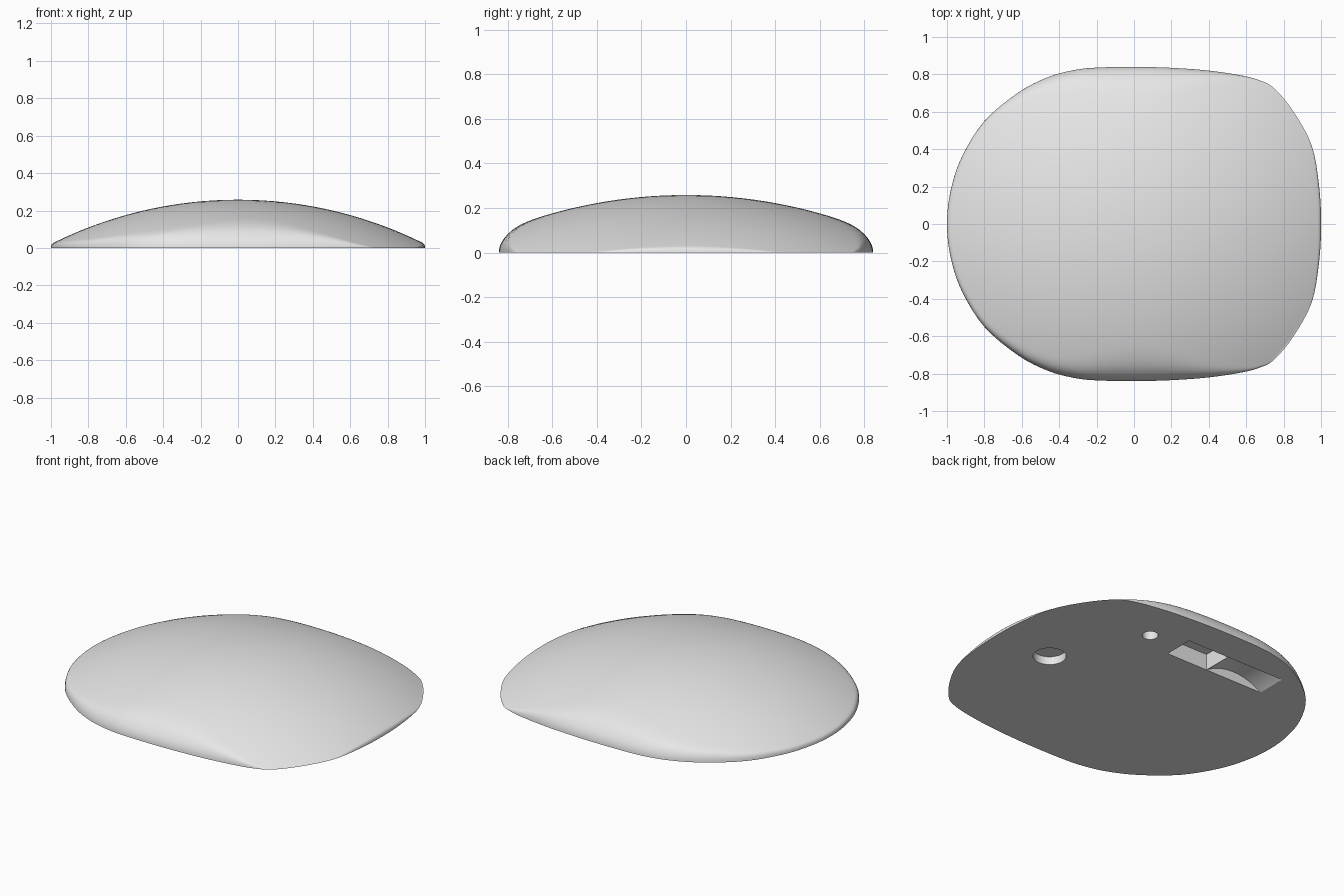
import bpy, bmesh, math
from mathutils import Vector, Matrix

if "Cube" in bpy.data.objects:
    bpy.data.objects.remove(bpy.data.objects["Cube"])

grey = bpy.data.materials.new("light_grey")
grey.diffuse_color = (0.8, 0.8, 0.8, 1)
grey.use_nodes = True
grey.node_tree.nodes["Principled BSDF"].inputs["Base Color"].default_value = grey.diffuse_color

# Half of the plan outline, nose (+x) to tail (-x); mirrored across y
HALF = [(1, 0), (.99, .2), (.95, .42), (.85, .605), (.75, .725), (.68, .765), (.58, .793),
        (.4, .82), (.2, .835), (0, .84), (-.2, .836), (-.32, .823), (-.46, .785), (-.62, .702),
        (-.8, .55), (-.92, .36), (-.98, .18), (-1, 0)]
CTRL = [Vector(p) for p in HALF] + [Vector((x, -y)) for x, y in HALF[-2:0:-1]]


def closed_spline(pts, steps):
    """Smooth closed curve through the points."""
    out, n = [], len(pts)
    for i in range(n):
        a, b, c, d = (pts[(i + k) % n] for k in (-1, 0, 1, 2))
        for s in range(steps):
            t = s / steps
            out.append(0.5 * (2 * b + (c - a) * t + (2 * a - 5 * b + 4 * c - d) * t * t
                              + (3 * b - a - 3 * c + d) * t ** 3))
    return out


OUTLINE = closed_spline(CTRL, 4)
N = len(OUTLINE)
HEIGHT, R = 0.258, 2.225      # crown height and radius of the domed top


def shell_height(p, inset):
    """Dome blended with the rounded side wall."""
    dome = math.sqrt(R * R - p.length_squared) - R + HEIGHT
    wall = 0.41 * math.sqrt(max(inset, 0))
    k = 0.02
    h = max(k - abs(dome - wall), 0) / k
    return max(0.0, min(dome, wall) - h * h * k / 4)


# Shell: shrinking rings of the outline lifted onto the dome
bm = bmesh.new()
RINGS = 30
rings = []
for j in range(RINGS):
    s = 1 - (j / RINGS) ** 2
    ring = []
    for i, p in enumerate(OUTLINE):
        t = OUTLINE[(i + 1) % N] - OUTLINE[i - 1]
        normal = Vector((t.y, -t.x)).normalized()
        q = p * s
        z = shell_height(q, (1 - s) * abs(p.dot(normal))) if j else 0
        ring.append(bm.verts.new((q.x, q.y, z)))
    rings.append(ring)
for a, b in zip(rings, rings[1:]):
    for i in range(N):
        k = (i + 1) % N
        bm.faces.new((a[i], a[k], b[k], b[i]))
top = bm.verts.new((0, 0, HEIGHT))
for i in range(N):
    bm.faces.new((rings[-1][i], rings[-1][(i + 1) % N], top))
bm.faces.new(rings[0][::-1])          # flat underside
bmesh.ops.recalc_face_normals(bm, faces=bm.faces)
mesh = bpy.data.meshes.new("shell")
bm.to_mesh(mesh)
bm.free()
shell = bpy.data.objects.new("shell", mesh)
bpy.context.collection.objects.link(shell)
mesh.materials.append(grey)


def cut(name, build):
    """Subtract a temporary solid from the shell."""
    cb = bmesh.new()
    build(cb)
    cm = bpy.data.meshes.new(name)
    cb.to_mesh(cm)
    cb.free()
    cm.materials.append(grey)
    cutter = bpy.data.objects.new(name, cm)
    cutter.hide_render = True
    bpy.context.collection.objects.link(cutter)
    mod = shell.modifiers.new(name, 'BOOLEAN')
    mod.operation, mod.solver, mod.object = 'DIFFERENCE', 'EXACT', cutter
    bpy.context.view_layer.objects.active = shell
    bpy.ops.object.modifier_apply(modifier=name)
    bpy.data.objects.remove(cutter)


def cylinder(radius, depth, matrix, segments=48):
    return lambda b: bmesh.ops.create_cone(
        b, cap_ends=True, segments=segments, radius1=radius, radius2=radius,
        depth=depth, matrix=matrix)


def box(lo, hi):
    lo, hi = Vector(lo), Vector(hi)
    return lambda b: bmesh.ops.create_cube(
        b, size=1, matrix=Matrix.Translation((lo + hi) / 2) @ Matrix.Diagonal((*(hi - lo), 1)))


# Sensor hole and small round hole in the underside
cut("sensor_hole", cylinder(.093, .1, Matrix.Translation((.62, 0, 0))))
cut("small_hole", cylinder(.045, .2, Matrix.Translation((.337, .543, 0)), 32))

# Switch slot: square pocket next to a curved thumb scoop
cut("switch_pocket", box((-.155, .45, -.1), (.13, .637, .1)))
SAG, CHORD = .06, .395
rad = (CHORD ** 2 / 4 + SAG ** 2) / (2 * SAG)
cut("thumb_scoop", cylinder(rad, .187, Matrix.Translation((-.3535, .5435, SAG - rad))
                            @ Matrix.Rotation(math.pi / 2, 4, 'X'), 128))

# Smooth dome with crisp rims
bpy.ops.object.select_all(action='DESELECT')
shell.select_set(True)
bpy.context.view_layer.objects.active = shell
bpy.ops.object.shade_smooth_by_angle(angle=math.radians(35))
